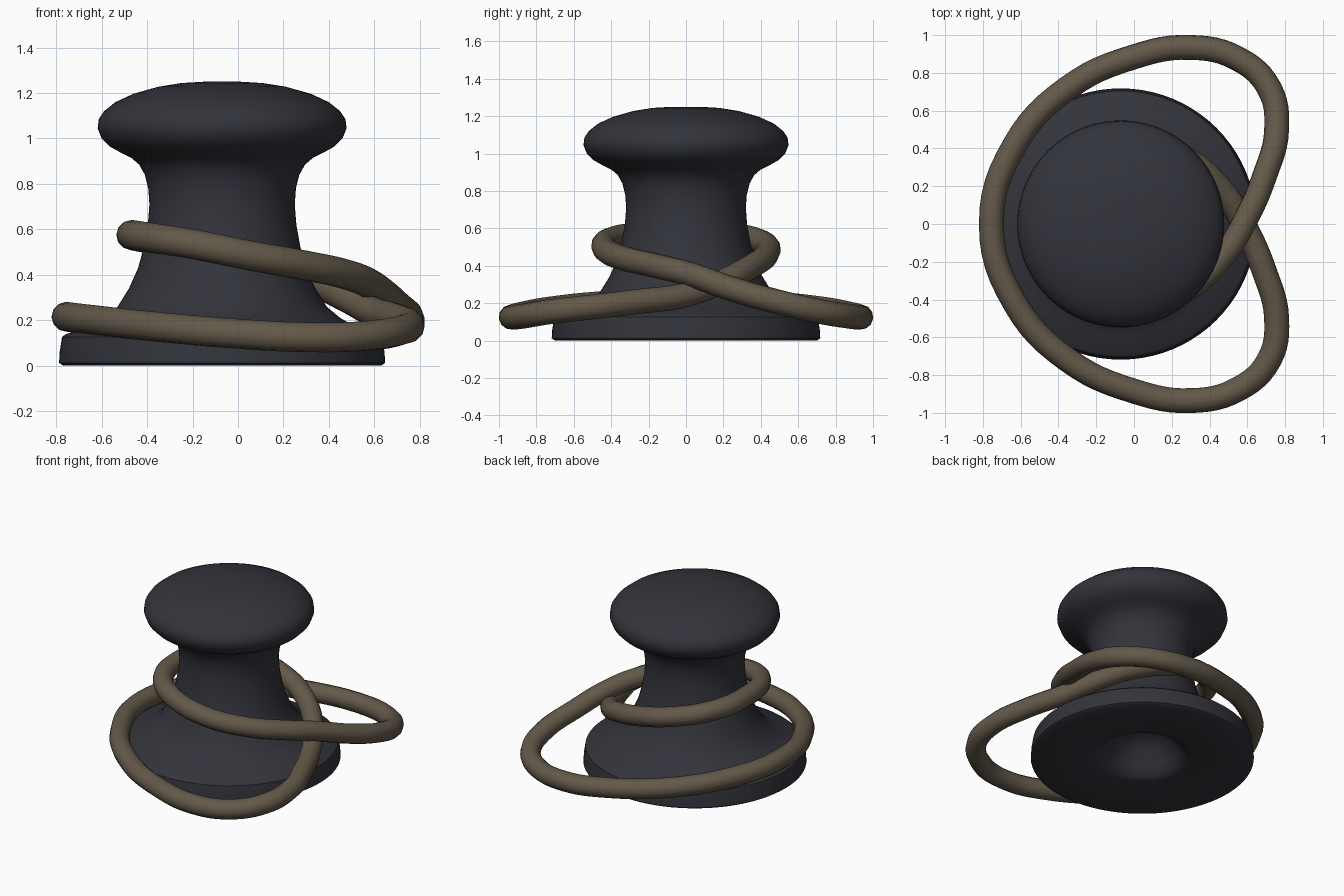
import bpy, bmesh, math

if "Cube" in bpy.data.objects:
    bpy.data.objects.remove(bpy.data.objects["Cube"])


def material(name, rgb):
    m = bpy.data.materials.new(name)
    m.diffuse_color = (*rgb, 1)
    m.use_nodes = True
    m.node_tree.nodes["Principled BSDF"].inputs["Base Color"].default_value = m.diffuse_color
    return m


iron = material("dark_iron", (0.033, 0.034, 0.044))
hemp = material("brown_rope", (0.125, 0.100, 0.067))


def lathe(name, profile, cx, mat, steps=80):
    """Revolve an (r, z) profile around a vertical axis at x = cx."""
    bm = bmesh.new()
    verts = [bm.verts.new((r, 0, z)) for r, z in profile]
    edges = [bm.edges.new(pair) for pair in zip(verts, verts[1:])]
    bmesh.ops.spin(bm, geom=verts + edges, cent=(0, 0, 0), axis=(0, 0, 1),
                   angle=math.tau, steps=steps, use_duplicate=False)
    bmesh.ops.remove_doubles(bm, verts=bm.verts, dist=0.0005)
    bmesh.ops.recalc_face_normals(bm, faces=bm.faces)
    me = bpy.data.meshes.new(name)
    bm.to_mesh(me)
    bm.free()
    ob = bpy.data.objects.new(name, me)
    bpy.context.collection.objects.link(ob)
    ob.location.x = cx
    me.materials.append(mat)
    return ob


# Bollard: hollowed underside, flat base, flared neck, mushroom head
profile = [(0, 0.24), (0.10, 0.225), (0.18, 0.17), (0.235, 0.09), (0.28, 0.035),
           (0.32, 0.02), (0.50, 0.015), (0.70, 0.0), (0.718, 0.012), (0.715, 0.06),
           (0.705, 0.125), (0.69, 0.138), (0.60, 0.165), (0.52, 0.21), (0.46, 0.26),
           (0.41, 0.34), (0.37, 0.43), (0.345, 0.52), (0.327, 0.62), (0.32, 0.71),
           (0.325, 0.78), (0.34, 0.84), (0.365, 0.885), (0.40, 0.915), (0.45, 0.94),
           (0.495, 0.965), (0.53, 1.0), (0.548, 1.045), (0.543, 1.085), (0.52, 1.12),
           (0.47, 1.16), (0.39, 1.197), (0.28, 1.228), (0.18, 1.244), (0.08, 1.25), (0, 1.25)]
bollard = lathe("bollard", profile, -0.07, iron)

# Rope: one closed loop, crossed in front of the neck and dropped around the base
neck_a = [(-0.47, 0, 0.575), (-0.40, -0.27, 0.565), (-0.20, -0.415, 0.535),
          (0.05, -0.43, 0.485), (0.30, -0.33, 0.44), (0.48, -0.16, 0.40),
          (0.59, 0.02, 0.355), (0.69, 0.25, 0.275), (0.755, 0.50, 0.205)]
low = [(0.715, 0.72, 0.155), (0.55, 0.875, 0.13), (0.30, 0.935, 0.125), (0, 0.885, 0.14),
       (-0.35, 0.72, 0.17), (-0.63, 0.42, 0.20)]
neck_b = [(0.755, -0.50, 0.18), (0.69, -0.25, 0.21), (0.59, -0.02, 0.24),
          (0.48, 0.16, 0.30), (0.30, 0.33, 0.385), (0.05, 0.43, 0.46),
          (-0.20, 0.415, 0.52), (-0.40, 0.27, 0.56)]
path = (neck_a + low + [(-0.755, 0, 0.215)]
        + [(x, -y, z) for x, y, z in reversed(low)] + neck_b)

cu = bpy.data.curves.new("rope", 'CURVE')
cu.dimensions = '3D'
cu.bevel_depth = 0.066
cu.bevel_resolution = 4
cu.resolution_u = 6
sp = cu.splines.new('BEZIER')
sp.bezier_points.add(len(path) - 1)
for bp, co in zip(sp.bezier_points, path):
    bp.co = co
    bp.handle_left_type = bp.handle_right_type = 'AUTO'
sp.use_cyclic_u = True
cu.materials.append(hemp)
rope = bpy.data.objects.new("rope", cu)
bpy.context.collection.objects.link(rope)
bpy.ops.object.select_all(action='DESELECT')
rope.select_set(True)
bpy.context.view_layer.objects.active = rope
bpy.ops.object.convert(target='MESH')

# Smooth shading with sharp edges kept
for ob in (bollard, bpy.context.view_layer.objects.active):
    bpy.ops.object.select_all(action='DESELECT')
    ob.select_set(True)
    bpy.context.view_layer.objects.active = ob
    bpy.ops.object.shade_smooth_by_angle(angle=math.radians(40))
